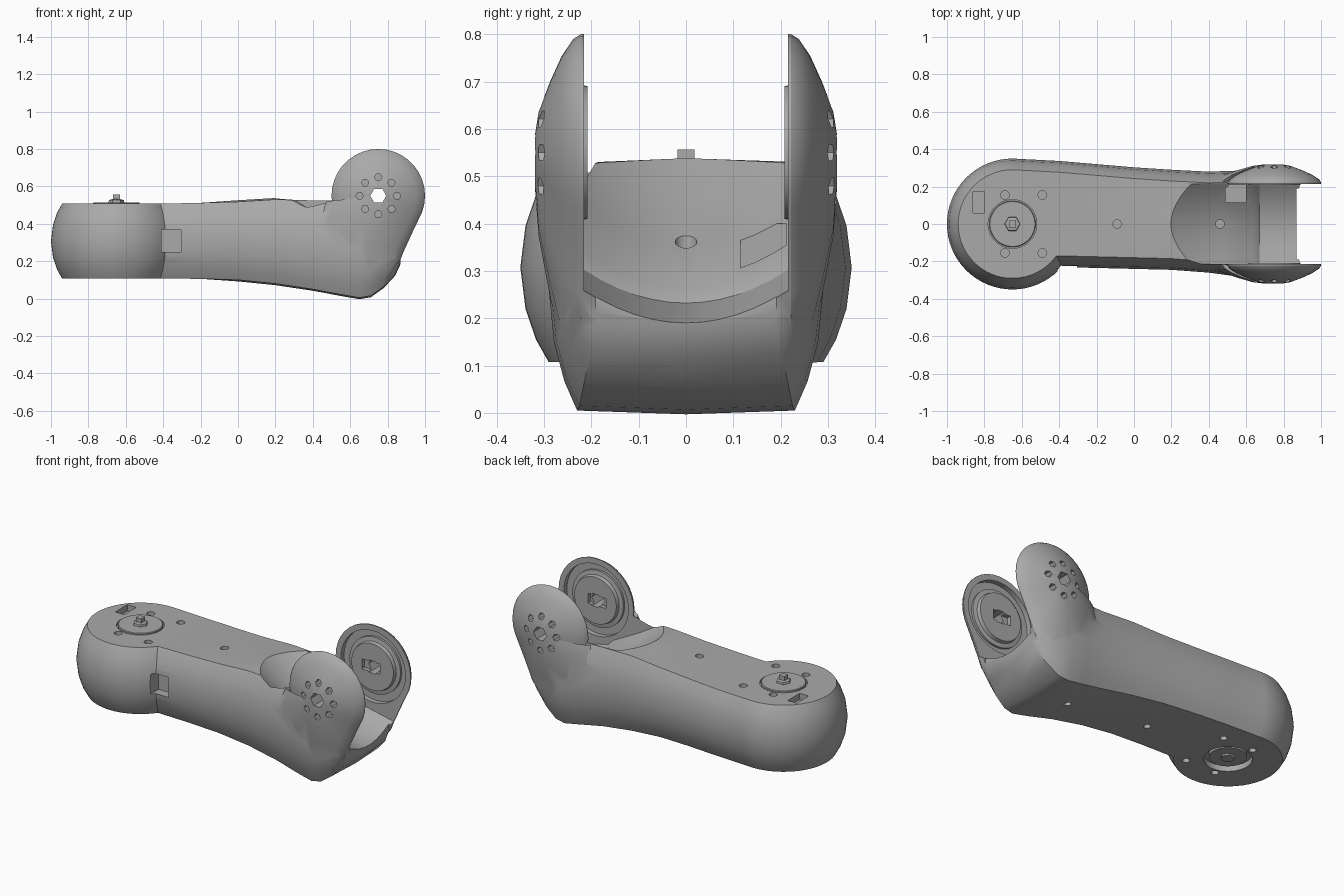
import bpy, bmesh
from math import sin, cos, pi, radians
from mathutils import Vector

if "Cube" in bpy.data.objects:
    bpy.data.objects.remove(bpy.data.objects["Cube"])

grey = bpy.data.materials.new("plain_grey")
grey.use_nodes = True
colour = (0.4, 0.4, 0.4, 1)
grey.diffuse_color = colour
grey.node_tree.nodes["Principled BSDF"].inputs["Base Color"].default_value = colour


def loft(name, rings):
    """Closed solid through a list of equal-length rings."""
    bm = bmesh.new()
    loops = [[bm.verts.new(p) for p in ring] for ring in rings]
    n = len(loops[0])
    for a, b in zip(loops, loops[1:]):
        for i in range(n):
            j = (i + 1) % n
            bm.faces.new((a[i], a[j], b[j], b[i]))
    bm.faces.new(loops[0])
    bm.faces.new(loops[-1])
    bmesh.ops.recalc_face_normals(bm, faces=bm.faces)
    mesh = bpy.data.meshes.new(name)
    bm.to_mesh(mesh)
    bm.free()
    obj = bpy.data.objects.new(name, mesh)
    bpy.context.collection.objects.link(obj)
    mesh.materials.append(grey)
    return obj


def turned(name, centre, axis, profile, sides=48):
    """Solid of revolution; profile is (radius, position along axis)."""
    cx, c2 = centre
    rings = []
    for r, h in profile:
        ring = []
        for i in range(sides):
            a = 2 * pi * i / sides
            u, v = cx + r * cos(a), c2 + r * sin(a)
            ring.append((u, v, h) if axis == "z" else (u, h, v))
        rings.append(ring)
    return loft(name, rings)


def rod(name, centre, axis, r, lo, hi, sides=48):
    return turned(name, centre, axis, [(r, lo), (r, hi)], sides)


def box(name, lo, hi):
    (x, y, z), (X, Y, Z) = lo, hi
    return loft(name, [[(x, y, h), (X, y, h), (X, Y, h), (x, Y, h)] for h in (z, Z)])


def combine(obj, tool, operation="DIFFERENCE"):
    mod = obj.modifiers.new("join", "BOOLEAN")
    mod.operation, mod.solver, mod.object = operation, "EXACT", tool
    bpy.context.view_layer.objects.active = obj
    bpy.ops.object.modifier_apply(modifier=mod.name)
    bpy.data.objects.remove(tool)


POD = (-0.65, 0)
HEAD = (0.75, 0.55)
BULGE = [(0, 0.06), (0.12, 0.033), (0.28, 0.011), (0.5, 0), (0.72, 0.011), (0.88, 0.033), (1, 0.06)]

# main beam: x, bottom, top, front half width, back half width
stations = [
    (-0.65, 0.107, 0.508, 0.23, 0.35), (-0.4, 0.107, 0.508, 0.23, 0.337),
    (-0.2, 0.106, 0.512, 0.235, 0.32), (0, 0.1, 0.518, 0.24, 0.303),
    (0.2, 0.08, 0.53, 0.245, 0.29), (0.4, 0.05, 0.525, 0.26, 0.28),
    (0.55, 0.022, 0.525, 0.28, 0.285), (0.65, 0.005, 0.52, 0.29, 0.29),
    (0.71, 0.015, 0.5, 0.285, 0.285), (0.78, 0.065, 0.47, 0.275, 0.275),
    (0.84, 0.13, 0.43, 0.26, 0.26), (0.87, 0.195, 0.38, 0.245, 0.245)]
rings = []
for x, zb, zt, front, back in stations:
    crown = 0.008 if x > -0.1 else 0
    side = lambda w: [(w - d, zb + t * (zt - zb)) for t, d in BULGE]
    ring = [(x, 0, zb - crown)] + [(x, y, z) for y, z in side(back)]
    ring += [(x, 0, zt + crown)] + [(x, -y, z) for y, z in reversed(side(front))]
    rings.append(ring)
arm = loft("arm_link_shell", rings)

# round pod at the near end
combine(arm, turned("pod", POD, "z", [(0.35 - d, 0.107 + 0.401 * t) for t, d in BULGE], 64), "UNION")

# domed fork ears, circular head flowing down into the beam
outline = [(HEAD[0] + 0.25 * cos(radians(a)), HEAD[1] + 0.25 * sin(radians(a)))
           for a in range(-30, 191, 10)]
outline += [(0.475, 0.52), (0.42, 0.4), (0.5, 0.15), (0.65, 0.04), (0.78, 0.09),
            (0.865, 0.2), (0.885, 0.25), (0.94, 0.37)]
dome = [(1, 0.19), (1, 0.222), (0.96, 0.238), (0.82, 0.262), (0.6, 0.287),
        (0.35, 0.311), (0.15, 0.319)]
for s in (1, -1):
    ear = loft("ear", [[(HEAD[0] + k * (x - HEAD[0]), s * y, HEAD[1] + k * (z - HEAD[1]))
                        for x, z in outline] for k, y in dome])
    combine(arm, ear, "UNION")

# hollowed ramp between the ears
ramp = [(0.1, 0.61), (0.2, 0.535), (0.33, 0.44), (0.46, 0.36), (0.64, 0.265),
        (0.67, 0.232), (0.87, 0.19), (1.1, 0.16)]
rings = []
for i in range(-6, 7):
    lift = 0.07 * (i / 6) ** 2
    rings.append([(x, 0.215 * i / 6, z + lift) for x, z in ramp] +
                 [(1.1, 0.215 * i / 6, 1), (0.1, 0.215 * i / 6, 1)])
combine(arm, loft("ramp_cutter", rings))

# ear recesses, hubs and bolt circles
for s, side in ((1, "left"), (-1, "right")):
    combine(arm, rod("recess", HEAD, "y", 0.215, s * 0.19, s * 0.245))
    for i in range(8):
        a = i * pi / 4
        spot = (HEAD[0] + 0.1 * cos(a), HEAD[1] + 0.1 * sin(a))
        combine(arm, rod("bolt_hole", spot, "y", 0.02, s * 0.235, s * 0.4, 6))
    hub = turned(side + "_ear_hub", HEAD, "y",
                 [(0.17, s * 0.25), (0.17, s * 0.232), (0.145, s * 0.228), (0.14, s * 0.208)])
    combine(hub, box("slot", (0.68, min(s * 0.19, s * 0.235), 0.52),
                     (0.8, max(s * 0.19, s * 0.235), 0.58)))
    for part in (arm, hub):
        combine(part, rod("axle_hole", HEAD, "y", 0.043, s * 0.18, s * 0.4, 6))

# screw holes on the pod and along the beam, top and bottom
spots = [(x, y) for x in (-0.69, -0.49) for y in (-0.155, 0.155)]
for spot in spots + [(-0.09, 0), (0.46, 0)]:
    top = 0.32 if spot[0] > 0.4 else 0.46
    combine(arm, rod("screw_hole", spot, "z", 0.023, top, 0.6, 16))
    combine(arm, rod("screw_hole", spot, "z", 0.02, -0.1, 0.15, 16))

# cable openings and the label pocket
combine(arm, box("front_socket", (-0.41, -0.4, 0.25), (-0.305, -0.17, 0.37)))
combine(arm, box("fork_socket", (0.49, 0.115, 0.28), (0.6, 0.212, 0.4)))
combine(arm, box("pocket", (-0.86, 0.06, 0.47), (-0.8, 0.175, 0.6)))

# pod covers, top and bottom
combine(arm, rod("top_seat", POD, "z", 0.13, 0.49, 0.6))
combine(arm, rod("bottom_seat", POD, "z", 0.13, 0, 0.14))
turned("pod_top_cover", POD, "z", [(0.124, 0.48), (0.124, 0.512), (0.12, 0.515)])
turned("pod_top_pin_base", POD, "z", [(0.045, 0.5), (0.04, 0.527), (0.02, 0.532)], 6)
box("pod_top_pin", (-0.668, -0.018, 0.51), (-0.632, 0.018, 0.556))
rod("pod_bottom_cover", POD, "z", 0.1, 0.12, 0.16)
rod("pod_bottom_pin", POD, "z", 0.04, 0.11, 0.15, 6)

# smooth shading with crisp edges
for obj in bpy.context.scene.objects:
    obj.select_set(obj.type == "MESH" and grey.name in obj.data.materials)
bpy.context.view_layer.objects.active = arm
bpy.ops.object.shade_smooth_by_angle(angle=radians(30))
